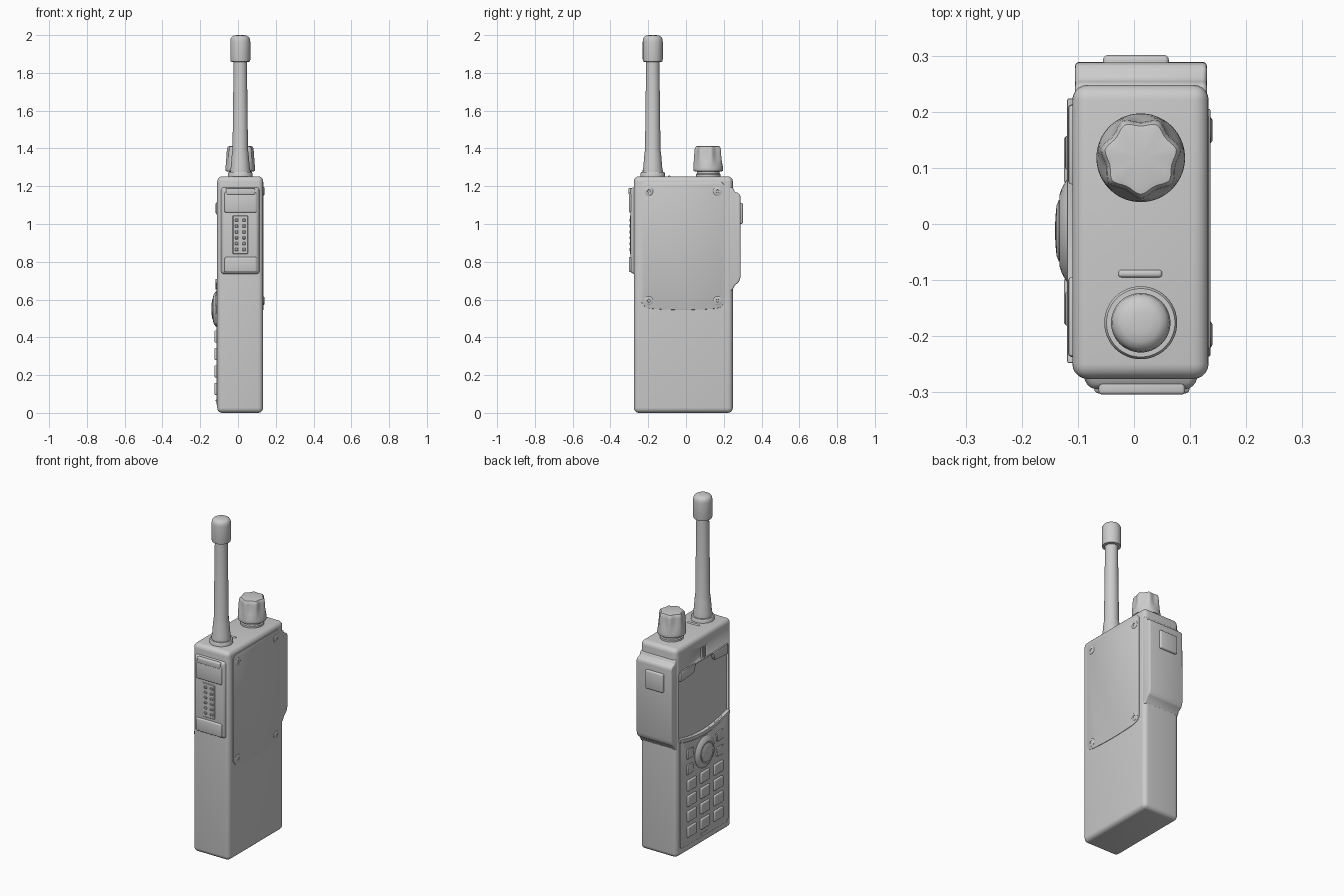
import bpy, bmesh
from math import sin, cos, pi
from mathutils import Vector, Matrix

if "Cube" in bpy.data.objects:
    bpy.data.objects.remove(bpy.data.objects["Cube"])

YC = -0.012          # centre line of the keypad face
CX = 0.012           # centre line across the thickness


def finish(name, bm, angle=0.6):
    bmesh.ops.recalc_face_normals(bm, faces=bm.faces)
    me = bpy.data.meshes.new(name)
    bm.to_mesh(me)
    bm.free()
    ob = bpy.data.objects.new(name, me)
    bpy.context.collection.objects.link(ob)
    bpy.ops.object.select_all(action='DESELECT')
    ob.select_set(True)
    bpy.context.view_layer.objects.active = ob
    bpy.ops.object.shade_smooth_by_angle(angle=angle)
    return ob


def bevel_all(bm, r, seg):
    edges = [e for e in bm.edges if e.calc_face_angle(0) > 0.5]
    bmesh.ops.bevel(bm, geom=edges, offset=r, segments=seg, profile=0.5,
                    affect='EDGES', clamp_overlap=True)


def box(name, x, y, z, r=0.0, seg=3):
    bm = bmesh.new()
    bmesh.ops.create_cube(bm, size=1)
    for v in bm.verts:
        for i, (a, b) in enumerate((x, y, z)):
            v.co[i] = a if v.co[i] < 0 else b
    if r:
        bevel_all(bm, r, seg)
    return finish(name, bm)


def prism(name, pts, x0, x1, r=0.0, seg=2):
    """Extrude a (y, z) outline along x."""
    bm = bmesh.new()
    f = bm.faces.new([bm.verts.new((x0, y, z)) for y, z in pts])
    ext = bmesh.ops.extrude_face_region(bm, geom=[f])['geom']
    bmesh.ops.translate(bm, vec=(x1 - x0, 0, 0),
                        verts=[g for g in ext if isinstance(g, bmesh.types.BMVert)])
    bmesh.ops.recalc_face_normals(bm, faces=bm.faces)
    if r:
        bevel_all(bm, r, seg)
    return finish(name, bm)


def lathe(name, prof, origin, axis='Z', n=48, shape=None, sy=1.0):
    """Revolve a (radius, height) profile; shape(theta, h, r) may alter the radius."""
    bm = bmesh.new()
    rings = []
    for r, h in prof:
        ring = []
        for i in range(n):
            t = 2 * pi * i / n
            q = shape(t, h, r) if shape else r
            ring.append(bm.verts.new((q * cos(t), q * sin(t) * sy, h)))
        rings.append(ring)
    for a, b in zip(rings, rings[1:]):
        for i in range(n):
            bm.faces.new((a[i], a[(i + 1) % n], b[(i + 1) % n], b[i]))
    bm.faces.new(rings[0])
    bm.faces.new(rings[-1])
    rot = {'Z': Matrix(), 'X': Matrix.Rotation(pi / 2, 4, 'Y'),
           '-X': Matrix.Rotation(-pi / 2, 4, 'Y')}[axis]
    bmesh.ops.transform(bm, matrix=Matrix.Translation(origin) @ rot, verts=bm.verts)
    return finish(name, bm)


def arc(y0, y1, z_side, z_mid, n=12):
    """Shallow curve from y0 to y1."""
    out = []
    for i in range(n + 1):
        s = i / n
        out.append((y0 + (y1 - y0) * s, z_side + (z_mid - z_side) * 4 * s * (1 - s)))
    return out


def cut(ob, cutter):
    m = ob.modifiers.new('cut', 'BOOLEAN')
    m.object = cutter
    m.solver = 'EXACT'
    bpy.context.view_layer.objects.active = ob
    bpy.ops.object.modifier_apply(modifier=m.name)
    bpy.data.objects.remove(cutter)


# main case with a recessed display window
body = box('body', (-0.11, 0.133), (-0.276, 0.248), (0, 1.252), 0.027, 5)
cut(body, prism('display_cutter', arc(-0.248, 0.224, 0.71, 0.675) +
                [(0.224, 1.1), (-0.248, 1.1)], -0.2, -0.097))
for i in range(3):
    y = YC + (i - 1) * 0.022
    cut(body, box('slot_cutter', (-0.2, -0.102), (y - 0.007, y + 0.007), (1.11, 1.18)))
bpy.ops.object.shade_smooth_by_angle(angle=0.6)

# back cover plate and its screws
prism('back_plate', [(-0.22, 1.222), (-0.236, 1.205), (-0.236, 0.585), (-0.215, 0.56)] +
      arc(-0.19, 0.16, 0.552, 0.545, 8) +
      [(0.185, 0.56), (0.205, 0.585), (0.205, 1.205), (0.189, 1.222)],
      0.125, 0.136, 0.002)
for y in (-0.197, 0.167):
    for z in (0.594, 1.173):
        lathe('plate_screw', [(0.023, 0), (0.023, 0.003), (0.018, 0.006),
                              (0.009, 0.006), (0.008, 0.004)], (0.134, y, z), 'X', 24)

# push-to-talk housing and button on the +y side
prism('side_housing', [(0.22, 1.2), (0.25, 1.19), (0.258, 1.17), (0.279, 1.163), (0.288, 1.15),
                       (0.289, 0.72), (0.28, 0.692), (0.258, 0.675), (0.246, 0.65),
                       (0.22, 0.64)], -0.105, 0.13, 0.009, 3)
box('side_button', (-0.055, 0.062), (0.27, 0.301), (1.0, 1.112), 0.008)

# accessory connector on the -y side: flared base, clips and contacts
bm = bmesh.new()
bmesh.ops.create_cube(bm, size=1)
for v in bm.verts:
    outer = v.co.y < 0
    w, h = (0.092, 0.222) if outer else (0.108, 0.236)
    v.co = Vector((CX + (w if v.co.x > 0 else -w), -0.294 if outer else -0.26,
                   0.965 + (h if v.co.z > 0 else -h)))
bevel_all(bm, 0.012, 3)
finish('connector_base', bm)
for name, z0, z1 in (('upper_clip', 1.06, 1.168), ('lower_clip', 0.745, 0.825)):
    box(name, (CX - 0.083, CX + 0.087), (-0.302, -0.28), (z0, z1), 0.008)
box('clip_ridge', (CX - 0.075, CX + 0.079), (-0.304, -0.28), (1.155, 1.19), 0.006)
box('contact_strip', (CX - 0.04, CX + 0.04), (-0.297, -0.28), (0.84, 1.045), 0.003, 1)
for i in range(2):
    for j in range(6):
        x, z = CX - 0.02 + 0.04 * i, 0.865 + 0.031 * j
        box('contact', (x - 0.009, x + 0.009), (-0.3, -0.29), (z - 0.008, z + 0.008), 0.003, 1)

# antenna
lathe('antenna_collar', [(0.065, 1.24), (0.065, 1.268), (0.061, 1.274), (0.03, 1.275)],
      (CX, -0.176, 0))
lathe('antenna_shaft', [(0.053, 1.26), (0.053, 1.285), (0.05, 1.3), (0.044, 1.375),
                        (0.041, 1.39), (0.035, 1.87)], (CX, -0.176, 0))
lathe('antenna_cap', [(0.04, 1.858), (0.051, 1.86), (0.053, 1.87), (0.053, 1.965), (0.051, 1.98),
                      (0.045, 1.991), (0.034, 1.997), (0.018, 2.0), (0.001, 2.0)],
      (CX, -0.176, 0))

# fluted control knob
def flute(t, h, r):
    depth = 0.0 if h < 1.3 else min(1.0, (h - 1.3) / 0.06)
    return r * (1 - 0.13 * depth * abs(cos(3.5 * (t + pi / 2) + pi / 2)) ** 1.5)


lathe('knob_neck', [(0.065, 1.24), (0.065, 1.263), (0.06, 1.268), (0.06, 1.295)],
      (CX, 0.118, 0))
lathe('knob', [(0.07, 1.278), (0.077, 1.281), (0.079, 1.289), (0.078, 1.3), (0.0775, 1.32),
               (0.0765, 1.34), (0.075, 1.36), (0.073, 1.39), (0.071, 1.402), (0.065, 1.411),
               (0.055, 1.413), (0.002, 1.413)], (CX, 0.118, 0), n=84, shape=flute)

# indicator bar on top
box('indicator_bar', (CX - 0.04, CX + 0.038), (-0.095, -0.082), (1.24, 1.257), 0.005)

# keypad panel with curved top lip
prism('keypad_panel', [(0.216, 0.06), (0.2, 0.045), (-0.224, 0.045), (-0.24, 0.06)] +
      arc(-0.24, 0.216, 0.685, 0.65), -0.1, -0.115, 0.003)
prism('keypad_lip', arc(-0.248, 0.224, 0.71, 0.675) + arc(0.224, -0.248, 0.688, 0.653),
      -0.1, -0.119, 0.003)

# number keys
for row in range(4):
    for col in (-1, 0, 1):
        y, z = YC + col * 0.126, 0.127 + row * 0.0925
        box('number_key', (-0.125, -0.108), (y - 0.042, y + 0.042), (z - 0.032, z + 0.032),
            0.006)

# navigation pad with four function keys around it
lathe('navigation_pad', [(0.094, 0), (0.094, 0.006), (0.088, 0.011), (0.075, 0.018),
                         (0.063, 0.022), (0.06, 0.02)], (-0.111, YC, 0.55), '-X')
lathe('navigation_button', [(0.055, 0), (0.055, 0.023), (0.045, 0.027), (0.025, 0.029),
                            (0.001, 0.03)], (-0.111, YC, 0.55), '-X')
for s in (-1, 1):
    for z in (0.5, 0.595):
        d = 0.03 if z > 0.55 else -0.03
        prism('function_key', [(YC + s * 0.17, z + d), (YC + s * 0.108, z + d * 0.8),
                               (YC + s * 0.115, z - d), (YC + s * 0.17, z - d)],
              -0.108, -0.123, 0.005)

# menu tabs over the display, microphone slot
for s in (-1, 1):
    prism('menu_tab', [(YC + s * 0.225, 1.115), (YC + s * 0.08, 1.11), (YC + s * 0.1, 1.06),
                       (YC + s * 0.225, 1.05)], -0.09, -0.118, 0.007)
box('microphone_bar', (-0.118, -0.108), (YC - 0.035, YC + 0.035), (0.06, 0.07), 0.003, 2)
